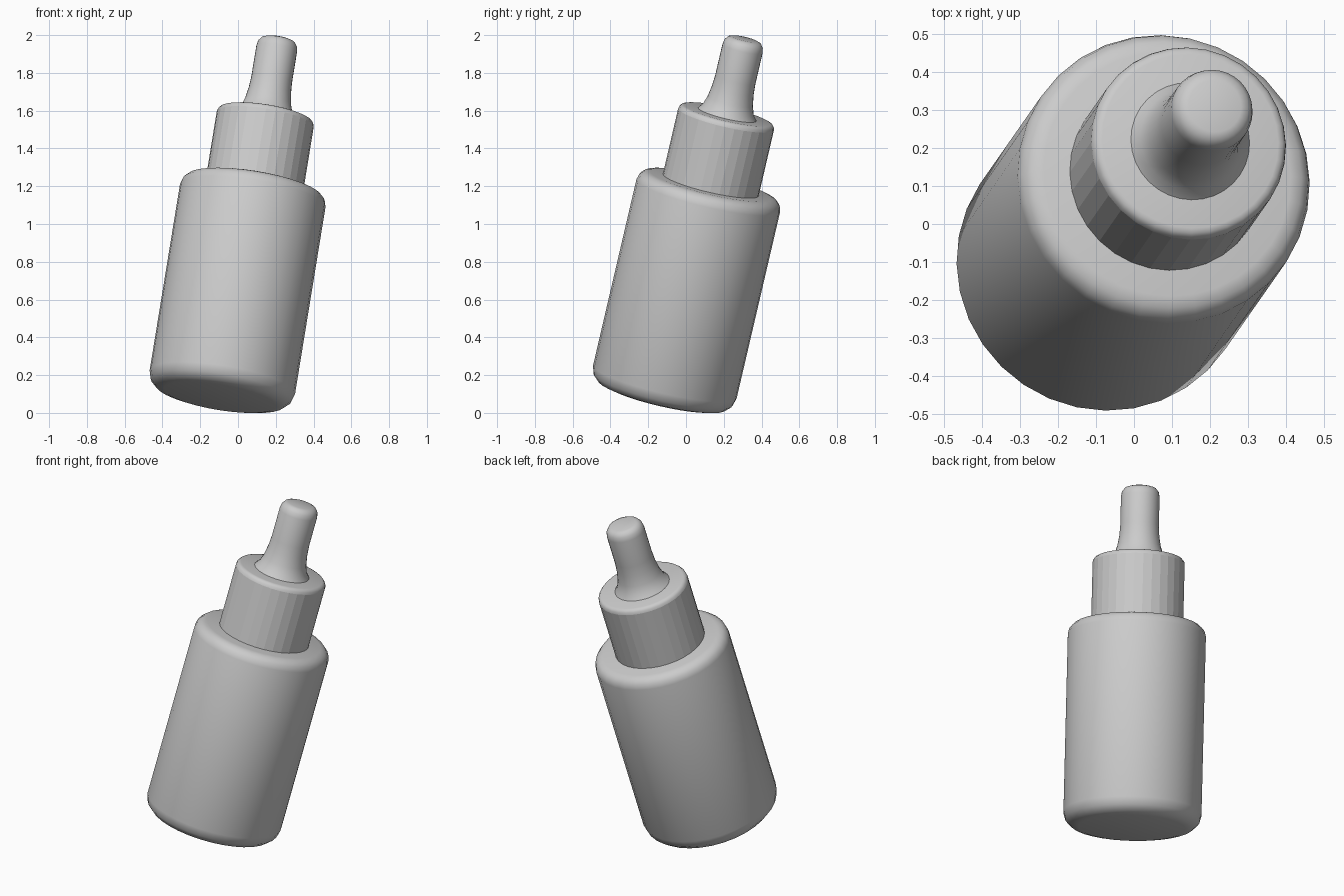
import bpy, bmesh, math
from mathutils import Vector, Matrix

if "Cube" in bpy.data.objects:
    bpy.data.objects.remove(bpy.data.objects["Cube"])

SIDES = 32
AXIS = Vector((0.163, 0.233, 1.0)).normalized()
BASE = Vector((-0.096, -0.131, 0.082))
TILT = Matrix.Translation(BASE) @ Vector((0, 0, 1)).rotation_difference(AXIS).to_matrix().to_4x4()


def fillet(r0, h0, r1, h1, bottom=False, n=3):
    """Rounded corner between two profile points."""
    pts = []
    for i in range(n + 1):
        a = math.pi / 2 * i / n
        if bottom:
            pts.append((r0 + (r1 - r0) * math.sin(a), h0 + (h1 - h0) * (1 - math.cos(a))))
        else:
            pts.append((r1 + (r0 - r1) * math.cos(a), h0 + (h1 - h0) * math.sin(a)))
    return pts


def lathe(name, profile, smooth_angle=40, flat_walls=False):
    """Revolve (radius, height) points, cap both ends, tilt into place."""
    bm = bmesh.new()
    rings = []
    for r, h in profile:
        rings.append([bm.verts.new((r * math.cos(2 * math.pi * i / SIDES),
                                    r * math.sin(2 * math.pi * i / SIDES), h))
                      for i in range(SIDES)])
    for a, b in zip(rings, rings[1:]):
        for i in range(SIDES):
            j = (i + 1) % SIDES
            bm.faces.new((a[i], a[j], b[j], b[i]))
    bm.faces.new(rings[0][::-1])
    bm.faces.new(rings[-1])
    bm.transform(TILT)
    mesh = bpy.data.meshes.new(name)
    bm.to_mesh(mesh)
    bm.free()
    obj = bpy.data.objects.new(name, mesh)
    bpy.context.collection.objects.link(obj)
    bpy.ops.object.select_all(action='DESELECT')
    obj.select_set(True)
    bpy.context.view_layer.objects.active = obj
    bpy.ops.object.shade_smooth_by_angle(angle=math.radians(smooth_angle))
    if flat_walls:
        for p in mesh.polygons:
            if abs(p.normal.dot(AXIS)) < 0.05:
                p.use_smooth = False
    return obj


# Bottle body with rounded base and shoulder
lathe("bottle_body", fillet(0.30, 0.0, 0.39, 0.085, bottom=True)
      + fillet(0.39, 1.11, 0.33, 1.17))

# Cylindrical collar with faceted wall
lathe("collar", [(0.26, 1.165)] + fillet(0.26, 1.53, 0.235, 1.558), flat_walls=True)

# Flared nozzle with rounded tip
lathe("nozzle", [(0.16, 1.556), (0.138, 1.585), (0.123, 1.63), (0.113, 1.69), (0.109, 1.75)]
      + fillet(0.109, 1.92, 0.07, 1.973))
